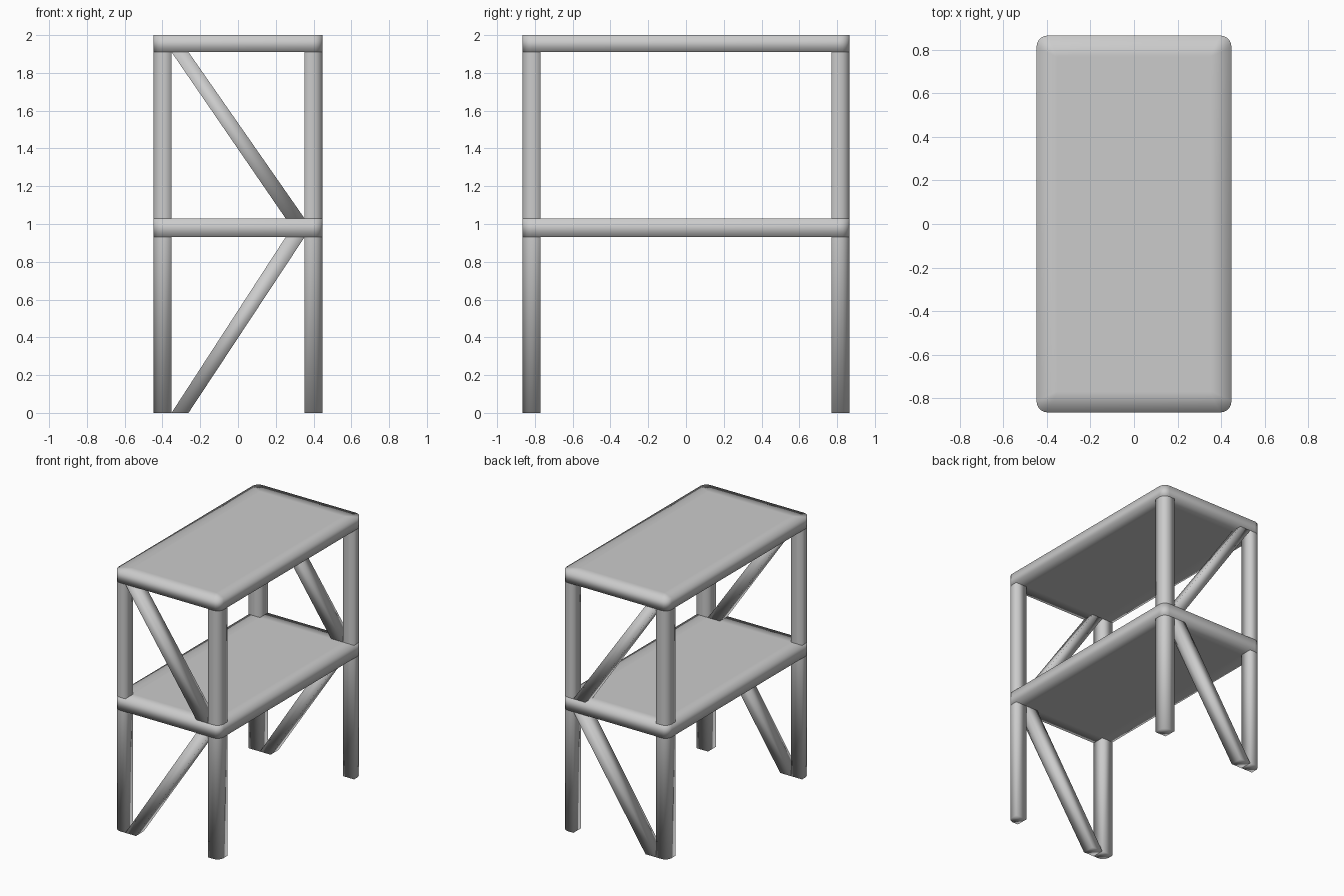
import bpy, bmesh, math

if "Cube" in bpy.data.objects:
    bpy.data.objects.remove(bpy.data.objects["Cube"])

HX, HY = 0.448, 0.866      # half footprint
T = 0.096                  # leg and rail thickness
R = 0.052                  # outer corner radius
SHELF = (0.93, 1.03)
TOP = (1.91, 2.0)


def loft(name, rings, cap_start=True, cap_end=True):
    """Smooth surface through matching closed rings of points."""
    bm = bmesh.new()
    vs = [[bm.verts.new(p) for p in ring] for ring in rings]
    n = len(vs[0])
    for a, b in zip(vs, vs[1:]):
        for i in range(n):
            j = (i + 1) % n
            bm.faces.new((a[i], a[j], b[j], b[i]))
    if cap_start:
        bm.faces.new(vs[0][::-1])
    if cap_end:
        bm.faces.new(vs[-1])
    for f in bm.faces:
        f.smooth = True
    me = bpy.data.meshes.new(name)
    bm.to_mesh(me)
    bm.free()
    ob = bpy.data.objects.new(name, me)
    bpy.context.collection.objects.link(ob)
    return ob


def arc(hx, hy, r, steps=5):
    """Rounded corner in the +x +y quadrant, counter-clockwise."""
    return [(hx - r + r * math.cos(t), hy - r + r * math.sin(t))
            for t in (math.pi / 2 * i / steps for i in range(steps + 1))]


def mirrored(pts, sx, sy):
    out = [(x * sx, y * sy) for x, y in pts]
    return out if sx * sy > 0 else out[::-1]


QUADRANTS = ((1, 1), (-1, 1), (-1, -1), (1, -1))


def outline(hx, hy, r, z):
    return [(x, y, z) for q in QUADRANTS for x, y in mirrored(arc(hx, hy, r), *q)]


# Slabs: table top and middle shelf, with a rail border around each panel
for name, (z0, z1) in (("table_top", TOP), ("middle_shelf", SHELF)):
    inner, outer = (HX - T, HY - T, 0.004), (HX, HY, R)
    loft(name, [outline(*inner, z0), outline(*outer, z0),
                outline(*outer, z1), outline(*inner, z1)])

# Legs: lower and upper segments with a rounded outer corner
leg = arc(HX, HY, R) + [(HX - T, HY), (HX - T, HY - T), (HX, HY - T)]
for k, q in enumerate(QUADRANTS):
    for name, z0, z1 in (("lower_leg", 0, SHELF[0]), ("upper_leg", SHELF[1], TOP[0])):
        prof = mirrored(leg, *q)
        loft(f"{name}_{k}", [[(x, y, z) for x, y in prof] for z in (z0, z1)],
             cap_start=(z0 == 0), cap_end=False)

# Diagonal braces at the front and back ends
xi = HX - T
for side, y0, y1 in (("front", -HY, -HY + T), ("back", HY - T, HY)):
    for name, zl, zr in (("upper", TOP[0], SHELF[1]), ("lower", 0.0, SHELF[0])):
        quad = [(-xi, zl), (-xi + 0.09, zl), (xi, zr), (xi - 0.1, zr)]
        if zl > zr:
            quad.reverse()
            ring = quad
        else:
            ring = quad
        ob = loft(f"{side}_{name}_brace", [[(x, y, z) for x, z in ring] for y in (y1, y0)])
        bm = bmesh.new()
        bm.from_mesh(ob.data)
        bmesh.ops.recalc_face_normals(bm, faces=bm.faces)
        bm.to_mesh(ob.data)
        bm.free()
